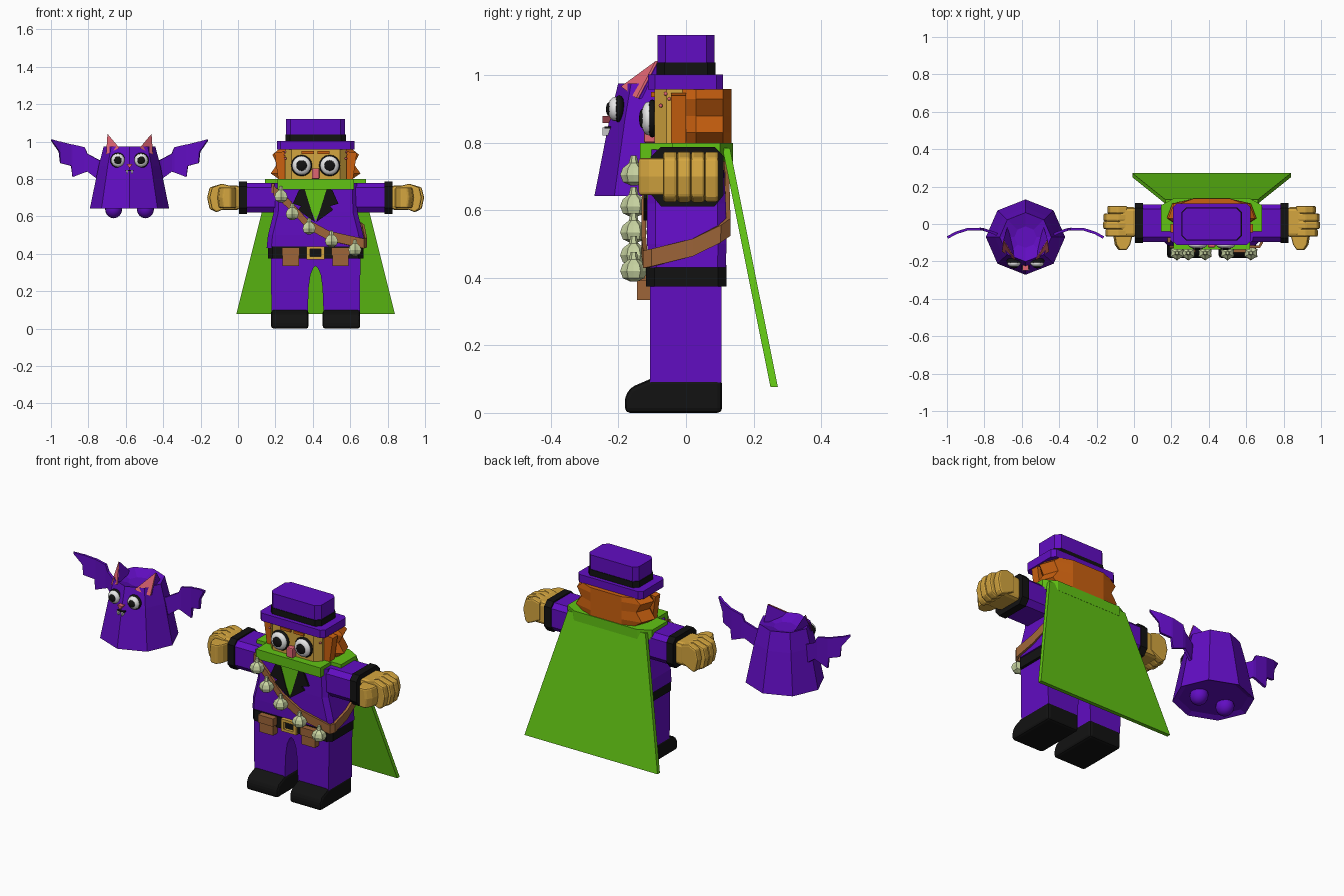
import bpy, bmesh, math
from mathutils import Vector

if "Cube" in bpy.data.objects:
    bpy.data.objects.remove(bpy.data.objects["Cube"])


def material(name, r, g, b):
    m = bpy.data.materials.new(name)
    m.use_nodes = True
    m.diffuse_color = (r, g, b, 1)
    node = next(n for n in m.node_tree.nodes if n.type == 'BSDF_PRINCIPLED')
    node.inputs["Base Color"].default_value = (r, g, b, 1)
    return m


purple = material("purple", .12, .004, .54)
green = material("green", .12, .55, .007)
black = material("black", .006, .006, .006)
skin = material("golden skin", .66, .38, .05)
cream = material("garlic cream", .58, .66, .36)
brown = material("leather brown", .34, .13, .04)
orange = material("hair orange", .60, .12, .005)
white = material("white", .8, .8, .8)
pink = material("pink", .75, .13, .17)

MAN = Vector((.415, 0, 0))
BAT = Vector((-.58, -.07, 0))


def finish(name, bm, mat, origin, bevel=0):
    bmesh.ops.recalc_face_normals(bm, faces=bm.faces)
    me = bpy.data.meshes.new(name)
    bm.to_mesh(me)
    bm.free()
    me.materials.append(mat)
    ob = bpy.data.objects.new(name, me)
    ob.location = origin
    bpy.context.collection.objects.link(ob)
    if bevel:
        mod = ob.modifiers.new("bevel", 'BEVEL')
        mod.width, mod.segments = bevel, 2
    return ob


def loft(name, rings, mat, origin=MAN, bevel=0):
    """Skin closed rings of equal length and cap both ends."""
    bm = bmesh.new()
    vs = [[bm.verts.new(p) for p in ring] for ring in rings]
    n = len(vs[0])
    for a, b in zip(vs, vs[1:]):
        for i in range(n):
            j = (i + 1) % n
            bm.faces.new((a[i], a[j], b[j], b[i]))
    bm.faces.new(vs[0])
    bm.faces.new(vs[-1])
    return finish(name, bm, mat, origin, bevel)


def prism(name, outline, axis, lo, hi, mat, origin=MAN, bevel=0):
    """Extrude a 2D outline along axis x, y or z."""
    def at(p, d):
        q = list(p)
        q.insert("xyz".index(axis), d)
        return q
    return loft(name, [[at(p, d) for p in outline] for d in (lo, hi)], mat, origin, bevel)


def box(name, x, y, z, mat, origin=MAN, bevel=0):
    outline = [(x[0], y[0]), (x[1], y[0]), (x[1], y[1]), (x[0], y[1])]
    return prism(name, outline, "z", *z, mat, origin, bevel)


def chamfered(hx, y0, y1, c, z):
    half = [(hx - c, y0), (hx, y0 + c), (hx, y1 - c), (hx - c, y1)]
    return [(x, y, z) for x, y in half] + [(-x, y, z) for x, y in half[::-1]]


def slab(name, hx, y0, y1, z0, z1, c, mat):
    return loft(name, [chamfered(hx, y0, y1, c, z) for z in (z0, z1)], mat)


def ball(name, pos, radii, mat, origin=MAN, segs=16):
    bm = bmesh.new()
    bmesh.ops.create_uvsphere(bm, u_segments=segs, v_segments=segs // 2, radius=1)
    bmesh.ops.scale(bm, vec=radii, verts=bm.verts)
    bmesh.ops.translate(bm, vec=pos, verts=bm.verts)
    for f in bm.faces:
        f.smooth = True
    return finish(name, bm, mat, origin)


def strip(name, columns, thickness, mat, origin):
    """Thickened ribbon from (x, y, z_top, z_bottom) columns."""
    bm = bmesh.new()
    vs = [(bm.verts.new((x, y, a)), bm.verts.new((x, y, b))) for x, y, a, b in columns]
    for p, q in zip(vs, vs[1:]):
        bm.faces.new((p[0], q[0], q[1], p[1]))
    ob = finish(name, bm, mat, origin)
    mod = ob.modifiers.new("thickness", 'SOLIDIFY')
    mod.thickness, mod.offset = thickness, 0


def eye(name, x, y, z, r, origin):
    ball(name + "_rim", (x, y, z), (r, .018, r), black, origin)
    ball(name + "_white", (x, y - .012, z), (r * .88, .022, r * .88), white, origin)
    ball(name + "_pupil", (x, y - .03, z), (r * .5, .009, r * .5), black, origin)


# Hat
slab("hat_crown", .158, -.085, .085, 1.0, 1.12, .025, purple)
slab("hat_band", .162, -.088, .088, 1.0, 1.038, .025, black)
slab("hat_brim", .207, -.112, .11, .958, 1.003, .02, purple)

# Head and hair
slab("head", .165, -.093, .1, .78, .96, .035, skin)
hair = []
for z, w in ((.795, .19), (.83, .24), (.88, .205), (.93, .232), (.96, .195)):
    half = [(.15, -.03), (w, .03), (w - .03, .11), (.1, .135)]
    hair.append([(x, y, z) for x, y in half] + [(-x, y, z) for x, y in half[::-1]])
loft("hair", hair, orange)

# Face
box("nose", (-.02, .02), (-.125, -.09), (.80, .857), pink, bevel=.006)
for s, side in ((1, "left"), (-1, "right")):
    eye(side + "_eye", s * .075, -.1, .872, .057, MAN)
    box(side + "_eyebrow", sorted((s * .01, s * .075)), (-.104, -.09), (.935, .95), orange)
    for k, (y, z) in enumerate(((-.05, .93), (-.075, .91), (-.06, .945))):
        ball(f"{side}_freckle_{k}", (s * .162, y, z), (.008, .006, .006), pink, segs=8)
    lock = [(s * .13, .80), (s * .2, .80), (s * .22, .94), (s * .15, .95),
            (s * .165, .90), (s * .145, .86)]
    prism(side + "_side_lock", lock, "y", -.045, 0, orange)

# Collar and cape
half = [(.205, -.136), (.205, -.04), (.27, -.04), (.27, .1), (.2, .139)]
prism("collar", half + [(-x, y) for x, y in half[::-1]], "z", .745, .80, green)
cape = [[(-w, y, z), (w, y, z), (w, y + .022, z), (-w, y + .022, z)]
        for w, y, z in ((.424, .25, .077), (.247, .108, .785))]
loft("cape", cape, green)

# Jacket, sleeves, lapels
loft("jacket", [chamfered(w, y0, y1, .025, z) for w, y0, y1, z in (
    (.262, -.112, .118, .43), (.255, -.115, .12, .5),
    (.225, -.115, .118, .62), (.22, -.112, .108, .78))], purple)
prism("shirt", [(-.075, .75), (.075, .75), (0, .575)], "y", -.122, -.113, green)
for s, side in ((1, "left"), (-1, "right")):
    lapel = [(.06, .75), (.09, .74), (.122, .668), (.078, .655), (.094, .635), (.004, .57)]
    prism(side + "_lapel", [(s * x, z) for x, z in lapel], "y", -.126, -.116, black)
    ring = [(-.096, .65), (-.07, .62), (.08, .62), (.105, .65),
            (.105, .755), (.08, .78), (-.07, .78), (-.096, .755)]
    prism(side + "_sleeve", ring, "x", s * .19, s * .38, purple)
    cuff = [(y * 1.06, .7 + (z - .7) * 1.1) for y, z in ring]
    prism(side + "_cuff", cuff, "x", s * .368, s * .41, black)

    # Gloved hand with four curled fingers and a thumb
    box(side + "_palm", sorted((s * .4, s * .515)), (-.07, .09), (.635, .765), skin, bevel=.02)
    for k, reach in enumerate((.0, .012, .01, -.01)):
        y = -.047 + k * .041
        finger = [(.45, .66), (.45, .762), (.5, .775), (.555 + reach, .755),
                  (.568 + reach, .7), (.555 + reach, .64), (.53, .622), (.5, .635)]
        prism(f"{side}_finger_{k}", [(s * x, z) for x, z in finger], "y",
              y - .021, y + .021, skin, bevel=.009)
    thumb = [[(s * x, y, z) for x, z in ((a, .645), (b, .645), (b + .008, .7), (b, .755), (a, .755))]
             for y, a, b in ((-.14, .455, .49), (-.11, .435, .51), (-.05, .42, .52))]
    loft(side + "_thumb", thumb, skin, bevel=.008)

    # Trouser leg with arched inseam, and shoe
    leg = [(0, .39), (.24, .39), (.236, .09), (.042, .09), (.037, .22), (.027, .29), (.012, .325), (0, .335)]
    prism(side + "_leg", [(s * x, z) for x, z in leg], "y", -.107, .105, purple)
    shoe = [(.107, 0), (-.18, 0), (-.182, .045), (-.165, .075), (-.135, .088), (-.107, .1), (.107, .1)]
    prism(side + "_shoe", shoe, "x", s * .038, s * .238, black, bevel=.014)

    # Belt pouch
    box(side + "_pouch", sorted((s * .09, s * .176)), (-.145, -.1), (.335, .425), brown)
    box(side + "_pouch_flap", sorted((s * .085, s * .181)), (-.152, -.1), (.39, .435), brown)

# Belt and buckle
slab("belt", .255, -.118, .12, .375, .438, .025, black)
for k, (x, z) in enumerate((((-.048, .048), (.37, .385)), ((-.048, .048), (.425, .44)),
                            ((-.048, -.03), (.37, .44)), ((.03, .048), (.37, .44)))):
    box(f"buckle_bar_{k}", x, (-.134, -.11), z, skin)

# Shoulder strap wrapped round the body
path = [(-.225, -.121, .74), (-.14, -.123, .663), (-.045, -.125, .56), (.075, -.125, .495),
        (.255, -.121, .455), (.268, -.1, .46), (.262, .02, .49), (.254, .1, .53),
        (.23, .125, .55), (-.2, .12, .74), (-.228, .1, .755), (-.228, -.1, .75)]
strip("shoulder_strap", [(x, y, z + .026, z - .026) for x, y, z in path], .014, brown, MAN)

# Garlic bulbs, lobed
for k, (x, z) in enumerate(((-.185, .71), (-.125, .617), (-.035, .54), (.085, .472), (.21, .425))):
    rings = []
    for r, h in ((.01, -.036), (.032, -.026), (.04, -.005), (.033, .015), (.014, .03), (.009, .052)):
        rings.append([((r * (1 if i % 2 else .82)) * math.cos(i * math.pi / 6) + x,
                       (r * (1 if i % 2 else .82)) * math.sin(i * math.pi / 6) - .155,
                       z + h) for i in range(12)])
    loft(f"garlic_bulb_{k}", rings, cream)


# Bat body: tapered octagon with sunken crown
def octagon(r, z):
    return [(r * math.sin(i * math.pi / 4), r * .95 * math.cos(i * math.pi / 4), z) for i in range(8)]


loft("bat_body", [octagon(.18, .655), octagon(.212, .642), octagon(.165, .87),
                  octagon(.138, .975), octagon(.06, .95)], purple, BAT)

# Bat face
prism("bat_nose", [(-.016, .88), (.016, .88), (0, .858)], "y", -.178, -.15, pink, BAT)
box("bat_mouth", (-.022, .022), (-.172, -.15), (.842, .848), black, BAT)
for s, side in ((1, "left"), (-1, "right")):
    eye("bat_" + side + "_eye", s * .062, -.128, .9, .041, BAT)
    prism(f"bat_{side}_fang", [(s * .006, .845), (s * .02, .845), (s * .013, .822)], "y",
          -.178, -.15, white, BAT)
    ball(f"bat_{side}_foot", (s * .085, -.01, .64), (.046, .05, .05), purple, BAT)

    # Ears: pointed shell with a pink inner plate
    a, b, c = ((s * .125, -.07, .93), (s * .055, -.115, .965), (s * .095, .06, .96))
    tip = (s * .118, -.012, 1.04)
    near = [Vector(tip).lerp(Vector(p), .02) for p in (a, b, c)]
    loft(f"bat_{side}_ear", [(a, b, c), near], purple, BAT)
    front = [Vector(p) + Vector((0, -.008, .002)) for p in (a, b, tip)]
    loft(f"bat_{side}_inner_ear", [front, [p + Vector((0, .007, 0)) for p in front]], pink, BAT)

    # Scalloped wing, bowed backward at the middle
    edge = [(.12, .88, .78), (.17, .905, .8), (.225, .935, .84), (.24, .97, .835), (.305, .985, .81),
            (.312, .985, .87), (.37, 1.0, .885), (.376, 1.0, .945), (.417, 1.012, 1.005)]
    strip(f"bat_{side}_wing", [(s * x, .045 - 2.2 * (x - .27) ** 2, t, u) for x, t, u in edge],
          .014, purple, BAT)
